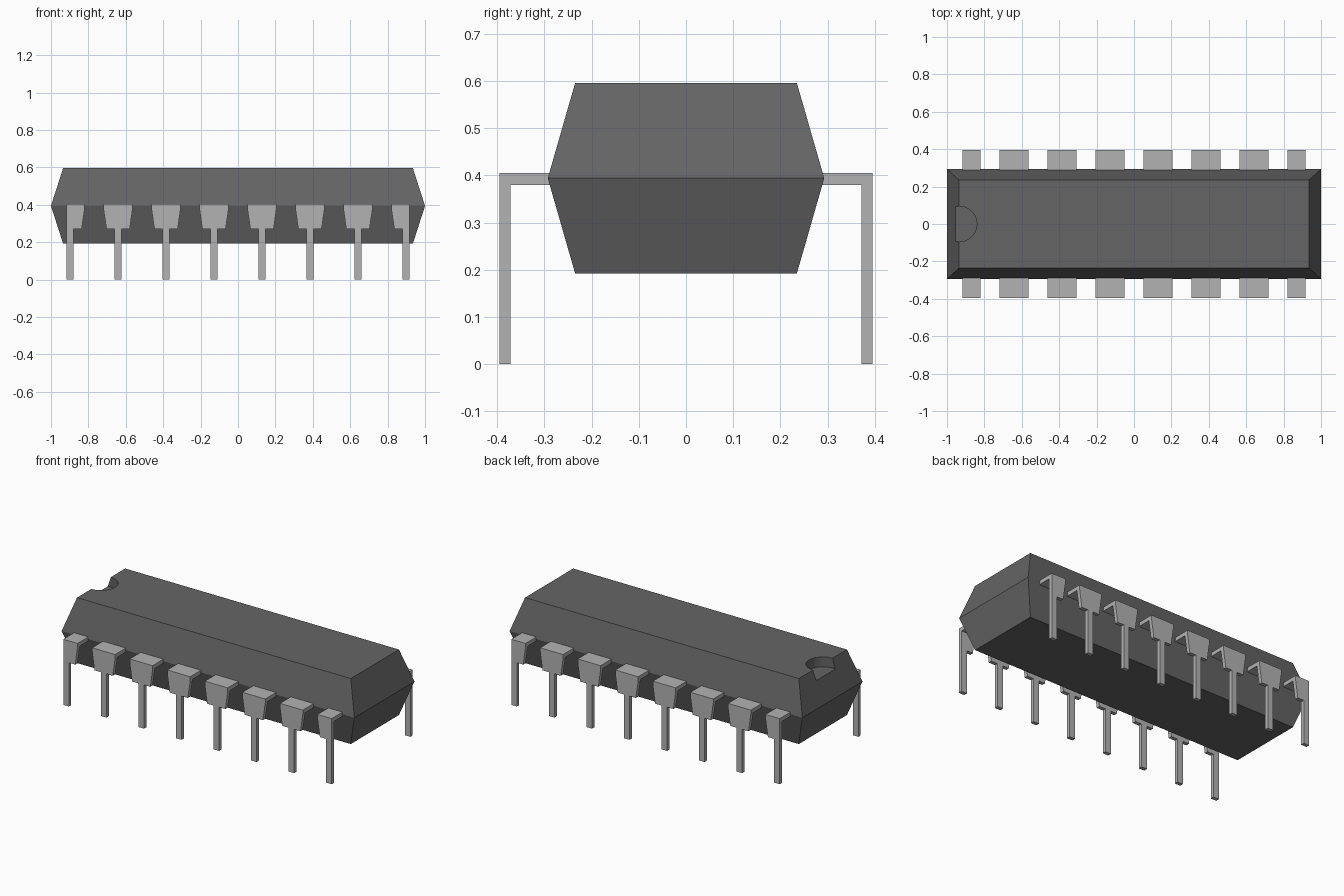
import bpy, bmesh

if "Cube" in bpy.data.objects:
    bpy.data.objects.remove(bpy.data.objects["Cube"])

MID, TOP, BOTTOM = 0.394, 0.596, 0.192


def material(name, grey):
    mat = bpy.data.materials.new(name)
    mat.diffuse_color = (grey, grey, grey, 1)
    mat.use_nodes = True
    mat.node_tree.nodes["Principled BSDF"].inputs["Base Color"].default_value = mat.diffuse_color
    return mat


def make_object(name, bm, mat=None):
    bmesh.ops.recalc_face_normals(bm, faces=bm.faces[:])
    mesh = bpy.data.meshes.new(name)
    bm.to_mesh(mesh)
    bm.free()
    obj = bpy.data.objects.new(name, mesh)
    bpy.context.collection.objects.link(obj)
    if mat:
        mesh.materials.append(mat)
    return obj


def extrude_y(bm, outline, y0, y1):
    """Solid from an x-z outline between two y values."""
    face = bm.faces.new([bm.verts.new((x, y0, z)) for x, z in outline])
    geom = bmesh.ops.extrude_face_region(bm, geom=[face], use_keep_orig=True)["geom"]
    for v in geom:
        if isinstance(v, bmesh.types.BMVert):
            v.co.y = y1


plastic = material("dark_plastic", 0.13)
metal = material("pin_metal", 0.45)

# Body: three stacked rectangles, widest at the seam
bm = bmesh.new()
rings = []
for hx, hy, z in ((0.935, 0.235, BOTTOM), (1.0, 0.293, MID), (0.935, 0.235, TOP)):
    rings.append([bm.verts.new((sx * hx, sy * hy, z))
                  for sx, sy in ((-1, -1), (1, -1), (1, 1), (-1, 1))])
for a, b in zip(rings, rings[1:]):
    for i in range(4):
        j = (i + 1) % 4
        bm.faces.new((a[i], a[j], b[j], b[i]))
bm.faces.new(rings[0])
bm.faces.new(rings[-1])
body = make_object("body", bm, plastic)

# Orientation notch: cylinder cut into the left end of the top
bm = bmesh.new()
bmesh.ops.create_cone(bm, cap_ends=True, segments=32, radius1=0.095, radius2=0.095, depth=0.2)
bmesh.ops.translate(bm, verts=bm.verts, vec=(-0.935, 0, 0.535 + 0.1))
cutter = make_object("notch_cutter", bm, plastic)
cutter.hide_render = True
cutter.hide_viewport = True
cut = body.modifiers.new("notch", "BOOLEAN")
cut.operation = "DIFFERENCE"
cut.solver = "EXACT"
cut.object = cutter


# Pins: tapered shoulder with a narrow leg, bent over from the body
def make_pin(index, cx):
    leg, wide, taper = 0.019, 0.078, 0.062
    left = [(-wide, 0.405), (-wide, 0.38), (-taper, 0.27), (-leg, 0.27), (-leg, 0)]
    right = [(-x, z) for x, z in reversed(left)]
    lo, hi = -wide, wide
    if index == 0:      # end pins are flush on their outer side
        left, lo = [(-leg, 0.405), (-leg, 0)], -leg
    if index == 7:
        right, hi = [(leg, 0), (leg, 0.405)], leg
    bm = bmesh.new()
    extrude_y(bm, [(cx + x, z) for x, z in left + right], -0.395, -0.372)
    extrude_y(bm, [(cx + lo, 0.38), (cx + hi, 0.38),
                   (cx + hi, 0.405), (cx + lo, 0.405)], -0.372, -0.28)
    pin = make_object(f"pin_pair_{index + 1}", bm, metal)
    pin.modifiers.new("both_sides", "MIRROR").use_axis = (False, True, False)


for i in range(8):
    make_pin(i, (i - 3.5) * 0.2565)
